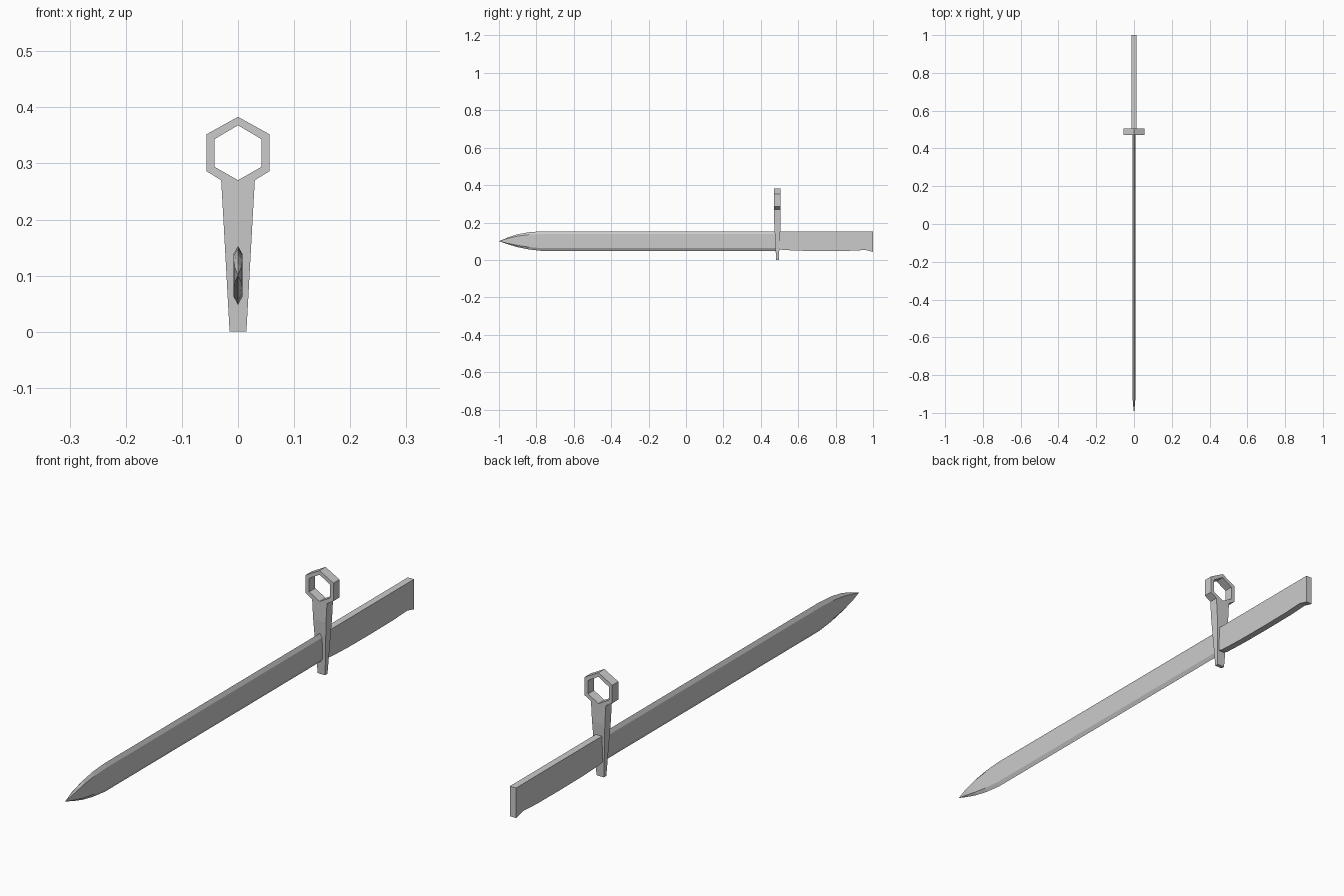
import bpy, bmesh

if "Cube" in bpy.data.objects:
    bpy.data.objects.remove(bpy.data.objects["Cube"])


def finish(name, bm):
    bmesh.ops.recalc_face_normals(bm, faces=bm.faces[:])
    mesh = bpy.data.meshes.new(name)
    bm.to_mesh(mesh)
    bm.free()
    obj = bpy.data.objects.new(name, mesh)
    bpy.context.collection.objects.link(obj)
    return obj


def loft(name, rings, tip=None):
    """Join equal-sized rings of points; optionally start from a single tip point."""
    bm = bmesh.new()
    loops = [[bm.verts.new(p) for p in ring] for ring in rings]
    n = len(loops[0])
    for a, b in zip(loops, loops[1:]):
        for i in range(n):
            j = (i + 1) % n
            bm.faces.new((a[i], a[j], b[j], b[i]))
    if tip:
        t = bm.verts.new(tip)
        for i in range(n):
            bm.faces.new((t, loops[0][i], loops[0][(i + 1) % n]))
    else:
        bm.faces.new(loops[0])
    bm.faces.new(loops[-1])
    return finish(name, bm)


# Blade: six-sided section, bevelled on both edges, curving in to the tip
def blade_section(y, low, high, w):
    bevel = 0.14 * (high - low)
    return [(0, y, low), (w, y, low + bevel), (w, y, high - bevel),
            (0, y, high), (-w, y, high - bevel), (-w, y, low + bevel)]


stations = [(-0.95, 0.083, 0.121, 0.006), (-0.90, 0.068, 0.137, 0.008),
            (-0.84, 0.056, 0.148, 0.008), (-0.77, 0.048, 0.153, 0.008),
            (0.485, 0.048, 0.153, 0.008)]
loft("blade", [blade_section(*s) for s in stations], tip=(0, -1, 0.10))

# Grip: flat bar with a shaped underside that flares at the end
underside = [(0.489, 0.060), (0.52, 0.053), (0.62, 0.049), (0.75, 0.048),
             (0.88, 0.049), (0.96, 0.053), (1.0, 0.043)]
loft("grip", [[(-0.0125, y, z), (0.0125, y, z), (0.0125, y, 0.153), (-0.0125, y, 0.153)]
              for y, z in underside])

# Guard: tapering bar and hexagonal muzzle ring, half modelled then mirrored
inner = [(0, 0), (0, 0.2), (0, 0.27), (0.042, 0.294), (0.042, 0.343), (0, 0.368)]
outer = [(0.015, 0), (0.026, 0.2), (0.03, 0.27), (0.056, 0.286), (0.056, 0.352), (0, 0.383)]
bm = bmesh.new()
sides = []
for sign in (-1, 1):
    def row(points):
        return [bm.verts.new((x, 0.489 + sign * (0.007 + 0.0105 * min(z / 0.2, 1)), z))
                for x, z in points]
    a, b = row(inner), row(outer)
    for i in range(len(a) - 1):
        bm.faces.new((a[i], b[i], b[i + 1], a[i + 1]))
    sides.append((a, b))
(fa, fb), (ba, bb) = sides
for i in range(len(fa) - 1):
    bm.faces.new((fb[i], fb[i + 1], bb[i + 1], bb[i]))
    if i >= 2:  # inside of the ring
        bm.faces.new((fa[i], fa[i + 1], ba[i + 1], ba[i]))
bm.faces.new((fa[0], fb[0], bb[0], ba[0]))
guard = finish("guard", bm)
guard.modifiers.new("mirror", 'MIRROR').use_clip = True
